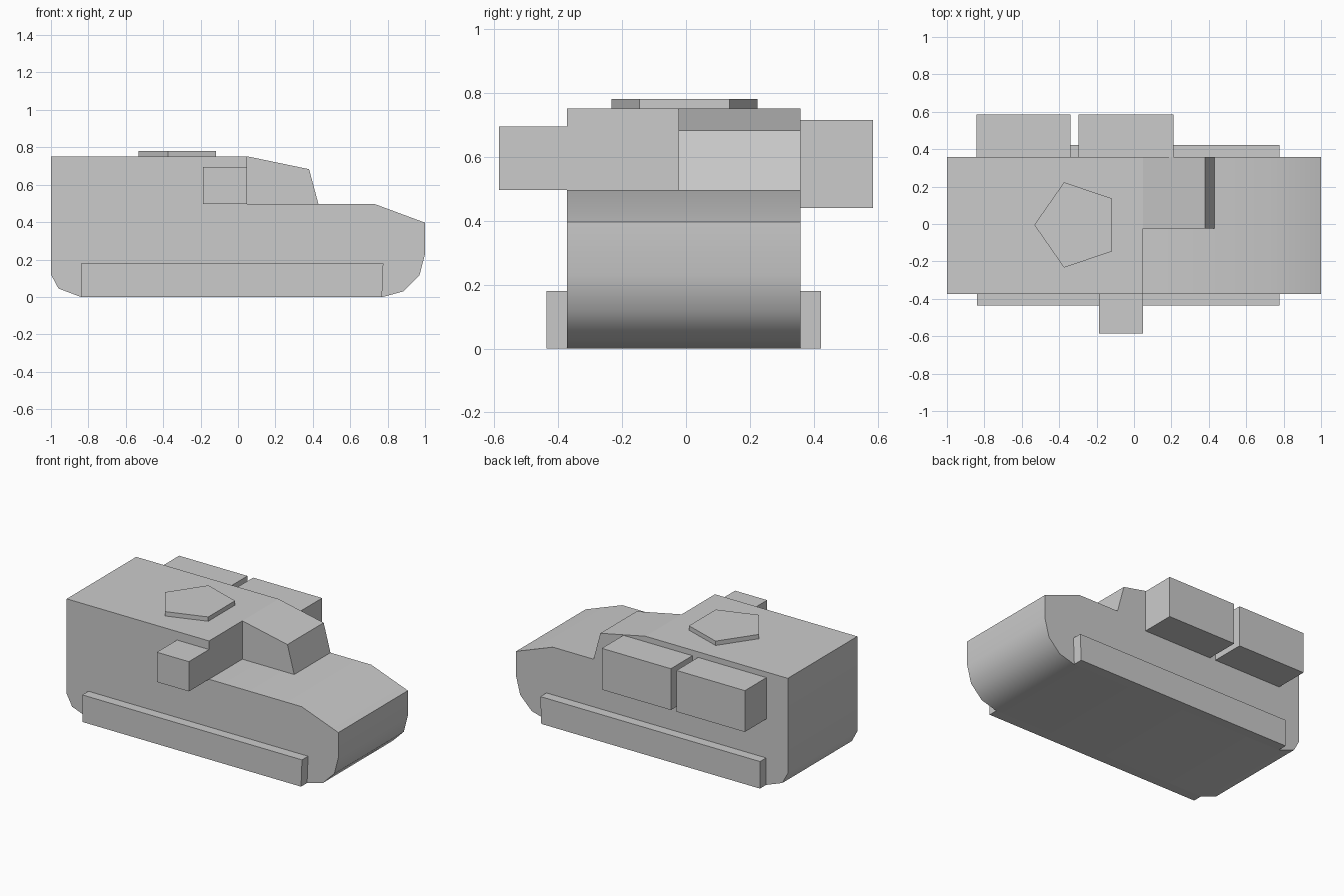
import bpy, bmesh, math
from mathutils import Vector

if "Cube" in bpy.data.objects:
    bpy.data.objects.remove(bpy.data.objects["Cube"])


def prism(name, points, direction, smooth=False):
    """Extrude a flat outline along a direction into a closed solid."""
    bm = bmesh.new()
    face = bm.faces.new([bm.verts.new(p) for p in points])
    result = bmesh.ops.extrude_face_region(bm, geom=[face], use_keep_orig=True)
    moved = [v for v in result["geom"] if isinstance(v, bmesh.types.BMVert)]
    bmesh.ops.translate(bm, verts=moved, vec=Vector(direction))
    bmesh.ops.recalc_face_normals(bm, faces=bm.faces)
    mesh = bpy.data.meshes.new(name)
    bm.to_mesh(mesh)
    bm.free()
    ob = bpy.data.objects.new(name, mesh)
    bpy.context.collection.objects.link(ob)
    if smooth:
        bpy.ops.object.select_all(action='DESELECT')
        ob.select_set(True)
        bpy.context.view_layer.objects.active = ob
        bpy.ops.object.shade_smooth_by_angle(angle=math.radians(32))
    return ob


def side_prism(name, profile, y0, y1, smooth=False):
    return prism(name, [(x, y0, z) for x, z in profile], (0, y1 - y0, 0), smooth)


def box(name, x, y, z):
    outline = [(x[0], z[0]), (x[1], z[0]), (x[1], z[1]), (x[0], z[1])]
    return side_prism(name, outline, *y)


LEFT, RIGHT = -0.373, 0.358

# Hull with tall rear compartment, sloped bonnet and rounded nose
side_prism("hull", [
    (-0.84, 0), (-0.96, 0.045), (-1, 0.12), (-1, 0.752), (0.048, 0.752),
    (0.048, 0.497), (0.73, 0.497), (1, 0.397), (1, 0.23), (0.97, 0.115),
    (0.885, 0.03), (0.775, 0)], LEFT, RIGHT, True)

# Half-width driver cab
side_prism("cab", [(0.048, 0.497), (0.048, 0.752), (0.38, 0.683), (0.43, 0.497)],
           -0.023, RIGHT, True)

# Lower side skirts
skirt = [(-0.84, 0), (0.77, 0), (0.777, 0.18), (-0.84, 0.18)]
side_prism("front_skirt", skirt, -0.437, LEFT)
side_prism("back_skirt", skirt, RIGHT, 0.422)

# Side storage boxes
box("front_side_box", (-0.188, 0.048), (-0.585, LEFT), (0.497, 0.695))
for i, x in enumerate([(-0.843, -0.34), (-0.298, 0.21)]):
    box(f"back_side_box_{i + 1}", x, (RIGHT, 0.585), (0.44, 0.715))

# Five-sided roof hatch
hatch = [(-0.303 - 0.23 * math.cos(a), -0.005 + 0.24 * math.sin(a), 0.752)
         for a in (math.tau * i / 5 for i in range(5))]
prism("roof_hatch", hatch, (0, 0, 0.029))
